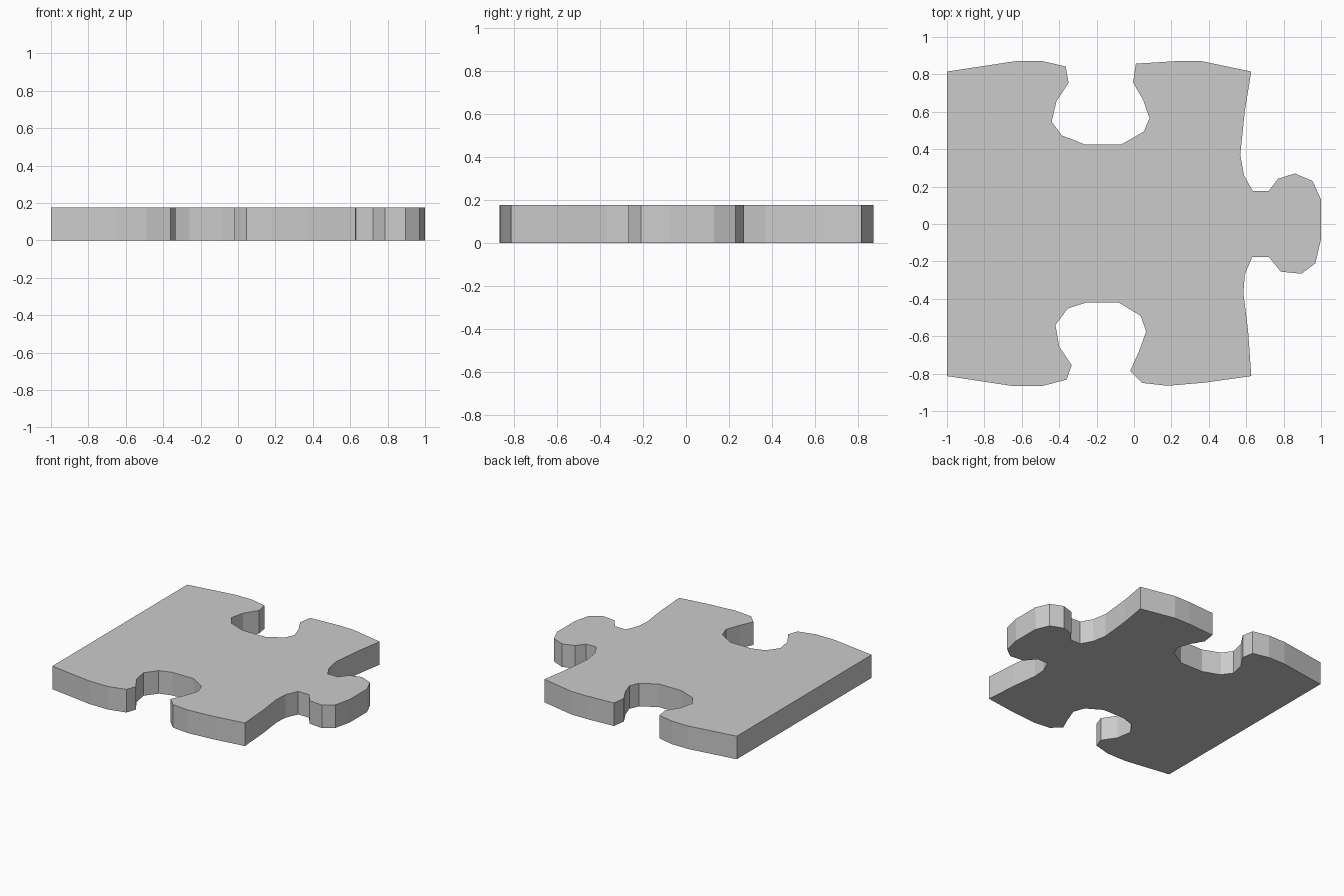
import bpy
import bmesh

THICKNESS = 0.176

# Outline, counterclockwise, one list per side of the piece
front_side = [  # edge with a socket
    (-1, -0.813), (-0.65, -0.866), (-0.49, -0.866), (-0.36, -0.832),
    (-0.333, -0.755), (-0.4, -0.655), (-0.42, -0.54), (-0.355, -0.452),
    (-0.26, -0.421), (-0.08, -0.421), (0.035, -0.49), (0.065, -0.575),
    (0.025, -0.685), (-0.02, -0.785), (0.045, -0.85), (0.18, -0.865),
    (0.38, -0.848)]
right_side = [  # edge with a tab
    (0.627, -0.813), (0.61, -0.57), (0.585, -0.37), (0.592, -0.27),
    (0.632, -0.177), (0.722, -0.177), (0.785, -0.255), (0.895, -0.266),
    (0.97, -0.21), (1, -0.08), (1, 0.13), (0.955, 0.23), (0.86, 0.27),
    (0.77, 0.242), (0.72, 0.176), (0.635, 0.176), (0.588, 0.26),
    (0.568, 0.37), (0.593, 0.61)]
back_side = [  # edge with a socket
    (0.627, 0.815), (0.36, 0.871), (0.23, 0.871), (0.01, 0.857),
    (-0.005, 0.757), (0.05, 0.66), (0.083, 0.565), (0.052, 0.494),
    (-0.07, 0.424), (-0.26, 0.424), (-0.387, 0.474), (-0.44, 0.548),
    (-0.415, 0.655), (-0.35, 0.755), (-0.365, 0.842), (-0.49, 0.871),
    (-0.63, 0.871), (-1, 0.815)]

# Fill the outline and extrude it into a slab
bm = bmesh.new()
base = bm.faces.new([bm.verts.new((x, y, 0))
                     for x, y in front_side + right_side + back_side])
extruded = bmesh.ops.extrude_face_region(bm, geom=[base], use_keep_orig=True)
top_verts = [v for v in extruded["geom"] if isinstance(v, bmesh.types.BMVert)]
bmesh.ops.translate(bm, verts=top_verts, vec=(0, 0, THICKNESS))
bmesh.ops.recalc_face_normals(bm, faces=bm.faces)
caps = [f for f in bm.faces if len(f.verts) > 4]
bmesh.ops.triangulate(bm, faces=caps)

mesh = bpy.data.meshes.new("puzzle_piece")
bm.to_mesh(mesh)
bm.free()
piece = bpy.data.objects.new("puzzle_piece", mesh)
bpy.context.collection.objects.link(piece)
